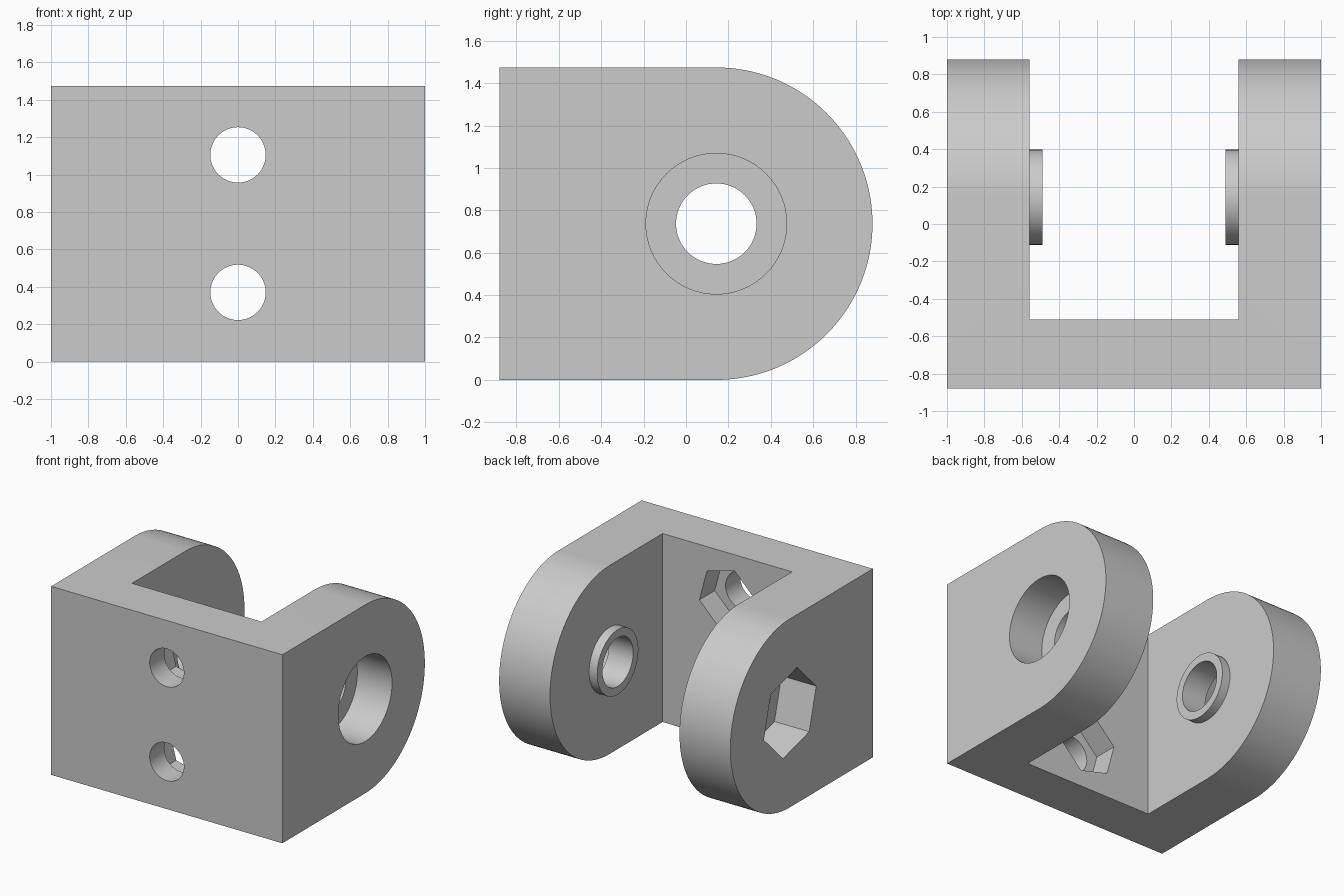
import bpy, bmesh
from math import sin, cos, radians, pi

if "Cube" in bpy.data.objects:
    bpy.data.objects.remove(bpy.data.objects["Cube"], do_unlink=True)

grey = bpy.data.materials.new("light_grey")
grey.use_nodes = True
colour = (0.6, 0.6, 0.6, 1)
grey.diffuse_color = colour
grey.node_tree.nodes["Principled BSDF"].inputs["Base Color"].default_value = colour

WIDTH, SLOT, FRONT, PLATE_BACK = 1.0, 0.56, -0.88, -0.51
RADIUS = 0.737                 # rounded leg ends
AXLE = (0.143, RADIUS)         # y, z of the axle
SCREWS = ((0, 0.37), (0, 1.105))   # x, z of the screws


def ring(centre, r, sides=64, turn=0, sweep=2 * pi):
    """Points of a regular polygon or arc around a centre."""
    return [(centre[0] + r * cos(turn + sweep * i / sides),
             centre[1] + r * sin(turn + sweep * i / sides)) for i in range(sides)]


def prism(name, points, axis, start, end):
    """Extrude a profile in (y, z) along x, or in (x, z) along y."""
    place = (lambda a, b, t: (t, a, b)) if axis == "x" else (lambda a, b, t: (a, t, b))
    bm = bmesh.new()
    face = bm.faces.new([bm.verts.new(place(a, b, start)) for a, b in points])
    moved = bmesh.ops.extrude_face_region(bm, geom=[face])["geom"]
    shift = place(0, 0, end - start)
    bmesh.ops.translate(bm, vec=shift, verts=[v for v in moved if isinstance(v, bmesh.types.BMVert)])
    bmesh.ops.recalc_face_normals(bm, faces=bm.faces)
    mesh = bpy.data.meshes.new(name)
    bm.to_mesh(mesh)
    bm.free()
    mesh.materials.append(grey)
    ob = bpy.data.objects.new(name, mesh)
    bpy.context.collection.objects.link(ob)
    return ob


def combine(body, tool, operation="DIFFERENCE"):
    """Apply a boolean to the body and discard the tool."""
    mod = body.modifiers.new(tool.name, "BOOLEAN")
    mod.object, mod.operation, mod.solver = tool, operation, "EXACT"
    bpy.context.view_layer.update()
    result = bpy.data.meshes.new_from_object(body.evaluated_get(bpy.context.evaluated_depsgraph_get()))
    body.modifiers.clear()
    body.data = result
    bpy.data.objects.remove(tool, do_unlink=True)


# Solid block with a rounded back
arc = ring(AXLE, RADIUS, 96, -pi / 2, pi) + [(AXLE[0], 2 * RADIUS)]
bracket = prism("clevis_bracket", arc + [(FRONT, 2 * RADIUS), (FRONT, 0)], "x", -WIDTH, WIDTH)

# Slot between the two legs
slot = [(PLATE_BACK, -1), (2, -1), (2, 3), (PLATE_BACK, 3)]
combine(bracket, prism("slot", slot, "x", -SLOT, SLOT))

# Raised washers on the inner leg faces
for side in (-1, 1):
    combine(bracket, prism("boss", ring(AXLE, 0.254), "x", side * 0.49, side * 0.65), "UNION")

# Axle hole, round head recess on the left, hexagonal nut recess on the right
turn = radians(45)
combine(bracket, prism("axle_hole", ring(AXLE, 0.19), "x", -1.2, 1.2))
combine(bracket, prism("head_recess", ring(AXLE, 0.332), "x", 0.7, 1.2))
combine(bracket, prism("nut_recess", ring(AXLE, 0.335, 6, turn), "x", -1.2, -0.7))

# Screw holes with hexagonal nut recesses in the front plate
for centre in SCREWS:
    combine(bracket, prism("screw_hole", ring(centre, 0.148), "y", -1.2, -0.4))
    combine(bracket, prism("screw_nut", ring(centre, 0.25, 6, turn), "y", -0.70, -0.4))

bpy.ops.object.select_all(action="DESELECT")
bracket.select_set(True)
bpy.context.view_layer.objects.active = bracket
bpy.ops.object.shade_smooth_by_angle(angle=radians(30))
